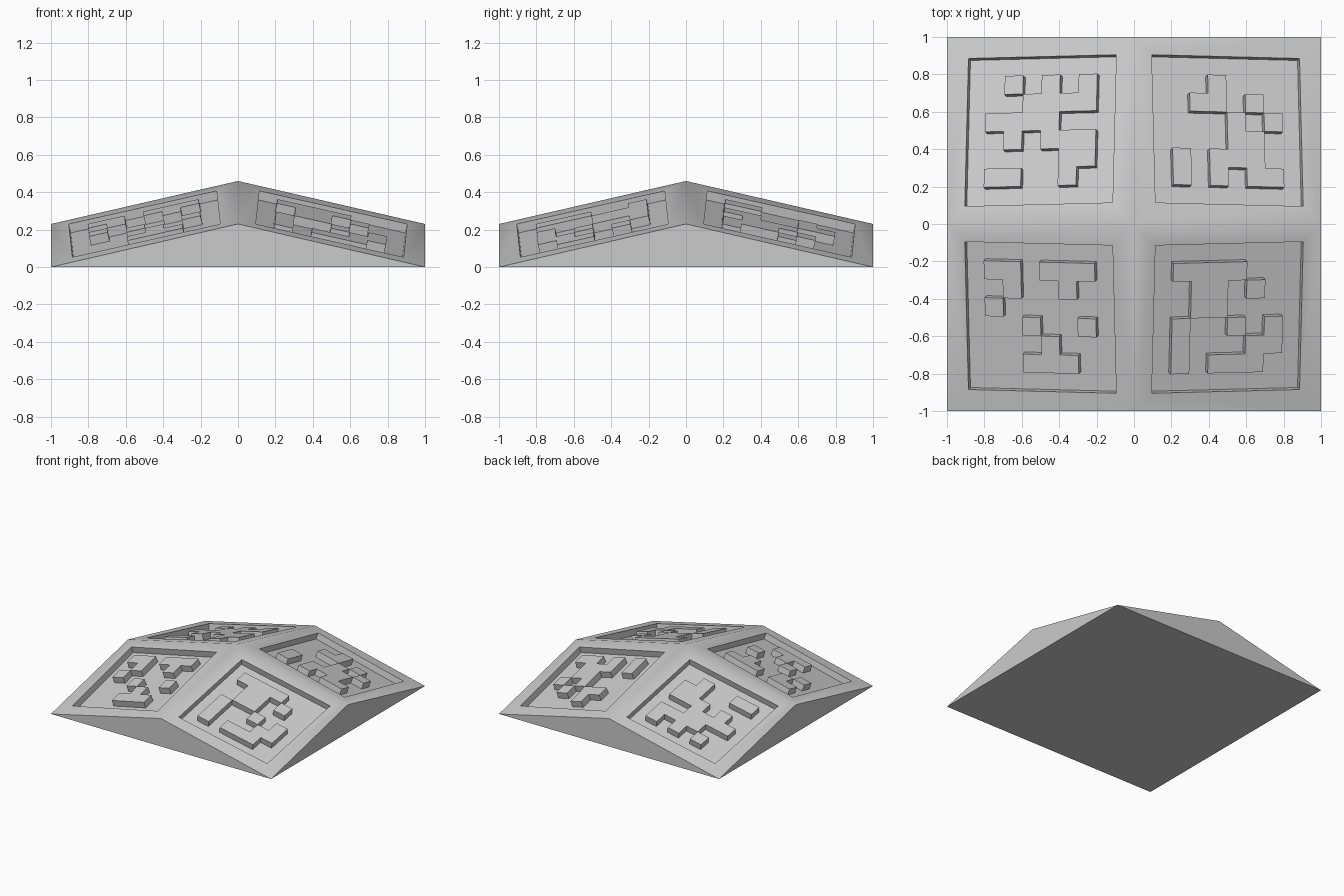
import bpy
import bmesh
from mathutils import Vector

SLOPE = 0.23      # fall of the roof per unit along x and y
HALF = 0.405      # half the side of a sunken square
DEPTH = 0.05      # depth of the sunken square
CELL = HALF / 4   # size of one raised tile

# Raised tiles of each panel, seen from above, keyed by quadrant signs
PATTERNS = {
    (-1, 1): ("back_right_tiles", [
        ".#.#.#",
        "..####",
        "####..",
        ".#.###",
        "....##",
        "##..#."]),
    (1, 1): ("back_left_tiles", [
        "..#...",
        ".##.#.",
        "...#.#",
        "...##.",
        "#.###.",
        "#.#.##"]),
    (-1, -1): ("front_right_tiles", [
        "##.###",
        ".#..#.",
        "#.....",
        "..#..#",
        "...#..",
        "..###."]),
    (1, -1): ("front_left_tiles", [
        "####..",
        ".##.#.",
        ".##...",
        "#..#.#",
        "#...##",
        "#.###."]),
}

cube = bpy.data.objects.get("Cube")
if cube:
    bpy.data.objects.remove(cube, do_unlink=True)

grey = bpy.data.materials.new("stone_grey")
grey.use_nodes = True
colour = (0.6, 0.6, 0.6, 1)
grey.diffuse_color = colour
grey.node_tree.nodes["Principled BSDF"].inputs["Base Color"].default_value = colour


def finish(bm, name):
    """Clean the mesh and turn it into a shaded object."""
    bmesh.ops.remove_doubles(bm, verts=bm.verts, dist=0.0005)
    bmesh.ops.recalc_face_normals(bm, faces=bm.faces)
    mesh = bpy.data.meshes.new(name)
    bm.to_mesh(mesh)
    bm.free()
    mesh.materials.append(grey)
    obj = bpy.data.objects.new(name, mesh)
    bpy.context.collection.objects.link(obj)
    bpy.ops.object.select_all(action="DESELECT")
    obj.select_set(True)
    bpy.context.view_layer.objects.active = obj
    bpy.ops.object.shade_smooth_by_angle()


def add_face(bm, points):
    return bm.faces.new([bm.verts.new(p) for p in points])


def roof(x, y):
    return Vector((x, y, SLOPE * (2 - abs(x) - abs(y))))


def panel_frame(sx, sy):
    """Centre, two square in-plane axes and normal of one roof face."""
    across = Vector((sx, -sy, 0)).normalized()
    down = Vector((sx, sy, -2 * SLOPE)).normalized()
    u = sx * (down + across).normalized()
    v = sy * (down - across).normalized()
    return roof(sx / 2, sy / 2), u, v, Vector((SLOPE * sx, SLOPE * sy, 1)).normalized()


# Roof body: four rhombic faces, each with a sunken square
body = bmesh.new()
for sx, sy in PATTERNS:
    centre, u, v, n = panel_frame(sx, sy)
    outer = [roof(0, 0), roof(sx, 0), roof(sx, sy), roof(0, sy)]
    rim = [centre + HALF * (a * sx * u + b * sy * v)
           for a, b in ((-1, -1), (1, -1), (1, 1), (-1, 1))]
    floor = [p - n * DEPTH for p in rim]
    for i in range(4):
        k = (i + 1) % 4
        add_face(body, [outer[i], outer[k], rim[k], rim[i]])
        add_face(body, [rim[i], rim[k], floor[k], floor[i]])
    add_face(body, floor)

# Upright triangular sides and flat underside
corners = [roof(1, -1), roof(1, 1), roof(-1, 1), roof(-1, -1)]
for i in range(4):
    a, b = corners[i], corners[(i + 1) % 4]
    middle = (a + b) / 2
    add_face(body, [a, b, roof(middle.x, middle.y)])
add_face(body, corners)
finish(body, "roof_body")

# Raised tiles standing on each sunken floor
for (sx, sy), (name, rows) in PATTERNS.items():
    centre, u, v, n = panel_frame(sx, sy)
    bm = bmesh.new()
    for j, row in enumerate(rows):
        for i, mark in enumerate(row):
            if mark == "#":
                add_face(bm, [centre - n * DEPTH + CELL * ((i - 3 + a) * u + (3 - j - b) * v)
                              for a, b in ((0, 1), (1, 1), (1, 0), (0, 0))])
    bmesh.ops.remove_doubles(bm, verts=bm.verts, dist=0.0005)
    raised = bmesh.ops.extrude_face_region(bm, geom=bm.faces[:])["geom"]
    tops = [g for g in raised if isinstance(g, bmesh.types.BMVert)]
    bmesh.ops.translate(bm, verts=tops, vec=n * DEPTH)
    finish(bm, name)
